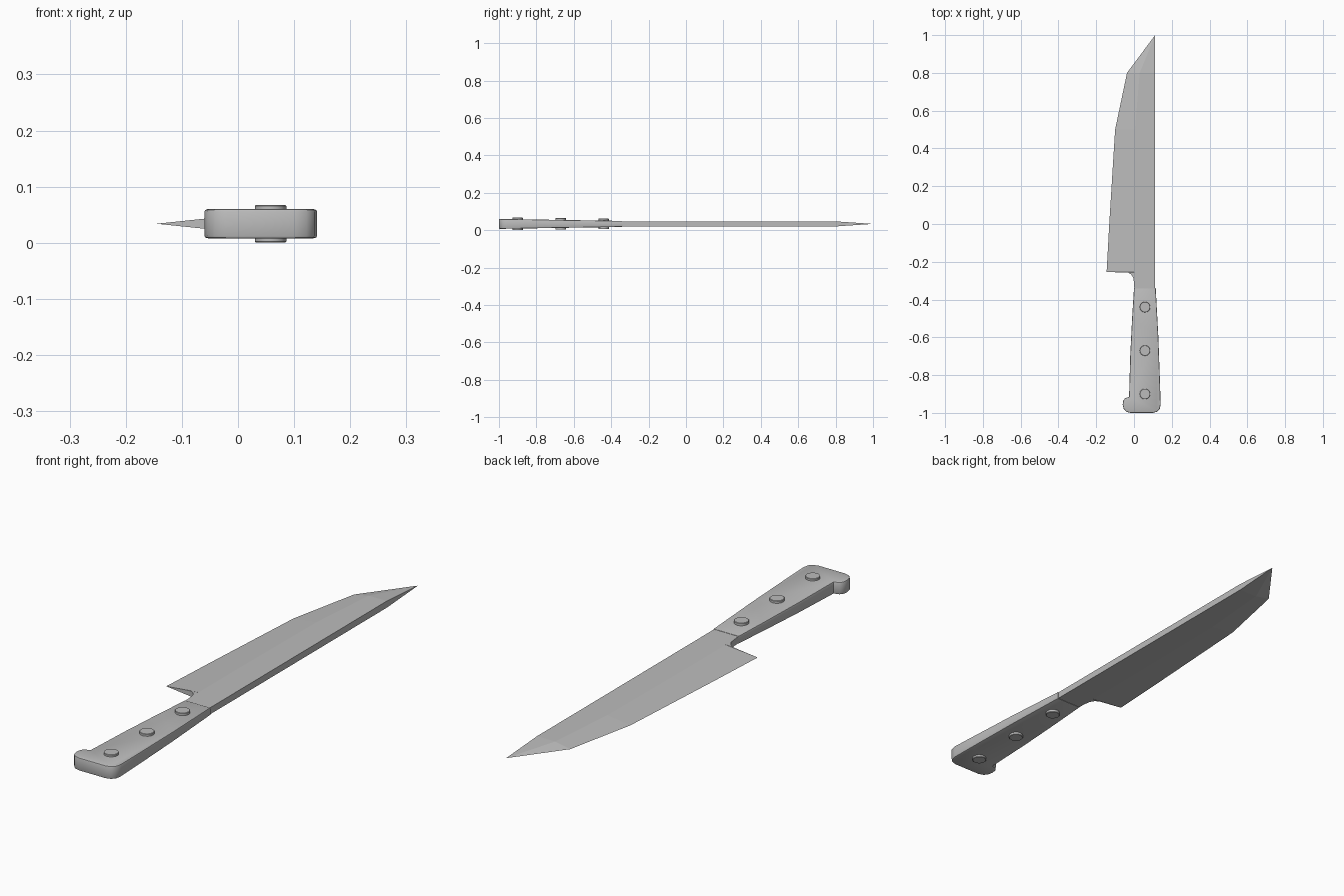
import bpy, bmesh, math

cube = bpy.data.objects.get("Cube")
if cube:
    bpy.data.objects.remove(cube, do_unlink=True)

MID = 0.034  # height of the symmetry plane

grey = bpy.data.materials.new("steel_grey")
grey.use_nodes = True
colour = (0.5, 0.5, 0.5, 1)
grey.diffuse_color = colour
grey.node_tree.nodes["Principled BSDF"].inputs["Base Color"].default_value = colour


def finish(bm, name, smooth=False):
    bmesh.ops.recalc_face_normals(bm, faces=bm.faces)
    mesh = bpy.data.meshes.new(name)
    bm.to_mesh(mesh)
    bm.free()
    mesh.materials.append(grey)
    obj = bpy.data.objects.new(name, mesh)
    bpy.context.collection.objects.link(obj)
    obj.location.z = MID
    if smooth:
        bpy.ops.object.select_all(action='DESELECT')
        obj.select_set(True)
        bpy.context.view_layer.objects.active = obj
        bpy.ops.object.shade_smooth_by_angle(angle=math.radians(35))
    return obj


# Blade: cross-sections along y as (y, edge x, edge half-thickness, grind x)
SPINE, HALF = 0.112, 0.0135
stations = [
    (-0.40, 0.005, HALF, 0.01), (-0.31, 0.0, HALF, 0.005),
    (-0.285, -0.004, 0.013, 0.003), (-0.267, -0.015, 0.0125, 0.001),
    (-0.258, -0.03, 0.0115, 0.0), (-0.256, -0.045, 0.0105, 0.0),
    (-0.255, -0.145, 0.0, 0.0), (0.0, -0.131, 0.0, 0.0),
    (0.5, -0.1, 0.0, 0.005), (0.8, -0.037, 0.0, 0.03),
]
bm = bmesh.new()
rings = []
for y, edge, h, grind in stations:
    section = [(edge, h), (grind, HALF), (SPINE, HALF),
               (SPINE, -HALF), (grind, -HALF), (edge, -h)]
    rings.append([bm.verts.new((x, y, z)) for x, z in section])
for a, b in zip(rings, rings[1:]):
    for i in range(6):
        j = (i + 1) % 6
        bm.faces.new((a[i], a[j], b[j], b[i]))
bm.faces.new(rings[0])
tip = bm.verts.new((SPINE, 1.0, 0))
last = rings[-1]
for i in range(6):
    bm.faces.new((last[i], last[(i + 1) % 6], tip))
bmesh.ops.remove_doubles(bm, verts=bm.verts, dist=0.0001)
bmesh.ops.dissolve_degenerate(bm, edges=bm.edges, dist=0.0001)
finish(bm, "blade")

# Handle: outline with a hooked butt, tapering in thickness towards the blade
outline = [
    (0.0, -0.34), (-0.01, -0.5), (-0.02, -0.7), (-0.026, -0.915),
    (-0.047, -0.922), (-0.057, -0.935), (-0.06, -0.955), (-0.055, -0.978),
    (-0.042, -0.993), (-0.02, -1.0), (0.1, -1.0), (0.122, -0.994),
    (0.136, -0.98), (0.141, -0.955), (0.138, -0.85), (0.129, -0.6),
    (0.115, -0.34),
]


def handle_half(y):
    return 0.016 + 0.0105 * (-0.34 - y) / 0.66


bm = bmesh.new()
layers = [[bm.verts.new((x, y, s * handle_half(y))) for x, y in outline] for s in (-1, 1)]
caps = [bm.faces.new(layer) for layer in layers]
count = len(outline)
for i in range(count):
    j = (i + 1) % count
    bm.faces.new((layers[0][i], layers[0][j], layers[1][j], layers[1][i]))
bmesh.ops.recalc_face_normals(bm, faces=bm.faces)
rim = [e for f in caps for e in f.edges]
bmesh.ops.bevel(bm, geom=rim, offset=0.005, segments=2, profile=0.5, affect='EDGES')
finish(bm, "handle", True)

# Rivets through the handle
for name, y, half in (("rear", -0.9, 0.0335), ("middle", -0.67, 0.031), ("front", -0.44, 0.028)):
    bm = bmesh.new()
    bmesh.ops.create_cone(bm, cap_ends=True, segments=16, radius1=0.028,
                          radius2=0.028, depth=2 * half)
    rims = [e for e in bm.edges if abs(e.verts[0].co.z - e.verts[1].co.z) < 0.001]
    bmesh.ops.bevel(bm, geom=rims, offset=0.0015, segments=1, affect='EDGES')
    rivet = finish(bm, name + "_rivet", True)
    rivet.location.x, rivet.location.y = 0.058, y
